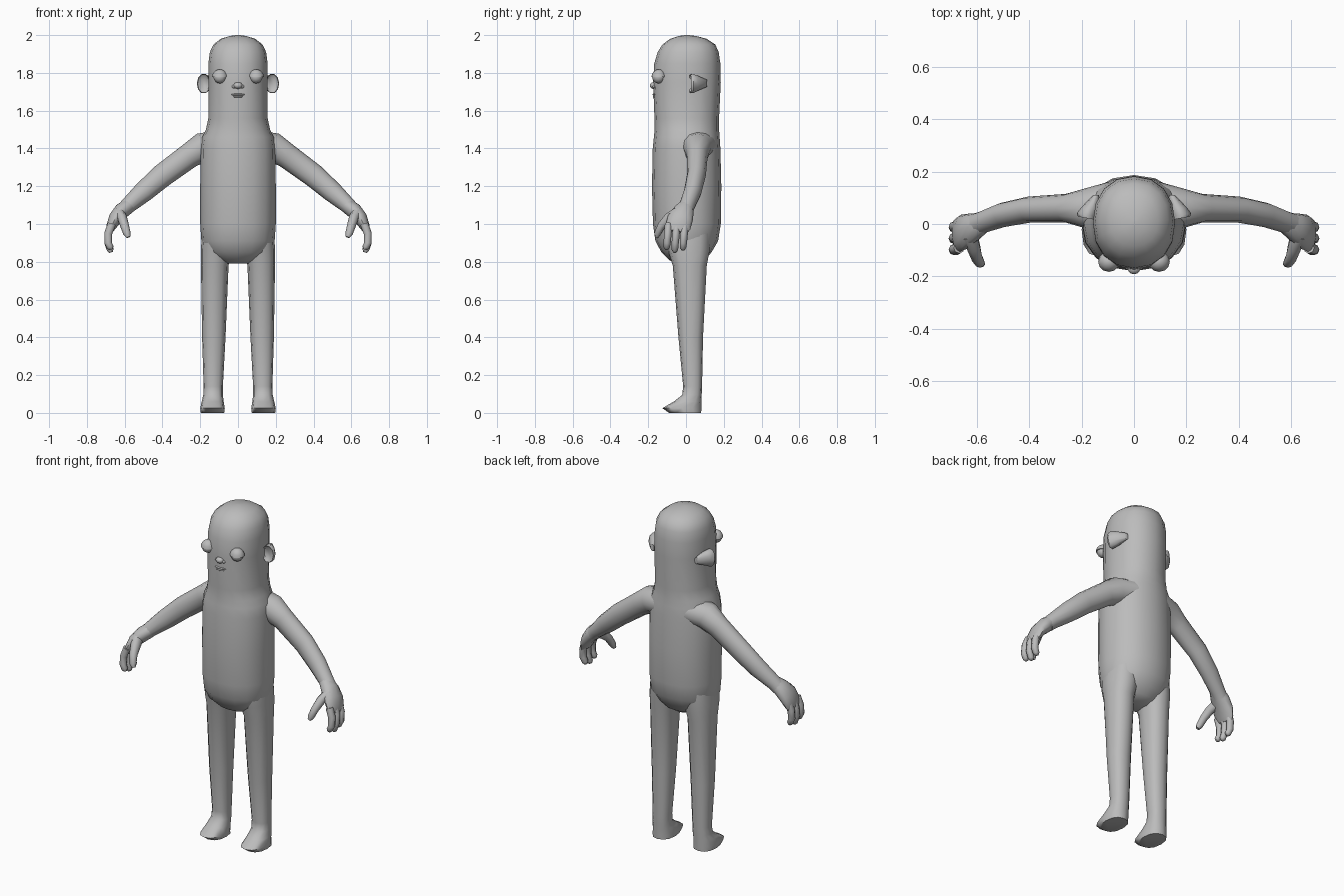
import bpy, bmesh, math
from mathutils import Vector

skin = bpy.data.materials.new("grey_skin")
skin.diffuse_color = (0.5, 0.5, 0.5, 1)


def finish(name, bm, mirror=False, angle=60):
    bmesh.ops.recalc_face_normals(bm, faces=bm.faces)
    me = bpy.data.meshes.new(name)
    bm.to_mesh(me)
    bm.free()
    ob = bpy.data.objects.new(name, me)
    bpy.context.collection.objects.link(ob)
    me.materials.append(skin)
    if mirror:
        m = ob.modifiers.new("mirror", 'MIRROR')
        m.use_mirror_merge = False
    bpy.ops.object.select_all(action='DESELECT')
    bpy.context.view_layer.objects.active = ob
    ob.select_set(True)
    bpy.ops.object.shade_smooth_by_angle(angle=math.radians(angle))
    return ob


def loft(name, rings, mirror=False, n=12, power=1.0, angle=60):
    """Skin rings given as (centre, u radius vector, v radius vector)."""
    bm = bmesh.new()
    loops = []
    for c, u, v in rings:
        loop = []
        for i in range(n):
            a = 2 * math.pi * i / n
            cu, sv = math.cos(a), math.sin(a)
            cu = math.copysign(abs(cu) ** power, cu)
            sv = math.copysign(abs(sv) ** power, sv)
            loop.append(bm.verts.new(c + u * cu + v * sv))
        loops.append(loop)
    for a, b in zip(loops, loops[1:]):
        for i in range(n):
            j = (i + 1) % n
            bm.faces.new((a[i], a[j], b[j], b[i]))
    bm.faces.new(loops[0])
    bm.faces.new(loops[-1])
    return finish(name, bm, mirror, angle)


def column(name, rows, **kw):
    """Level rings: (z, centre x, half width, front y, back y)."""
    loft(name, [(Vector((x, (f + b) / 2, z)), Vector((0, (b - f) / 2, 0)),
                 Vector((w, 0, 0))) for z, x, w, f, b in rows], **kw)


def tube(name, rows, **kw):
    """Rings square to a path: (x, y, z, radius along y, other radius)."""
    pts = [Vector(r[:3]) for r in rows]
    rings = []
    for i, r in enumerate(rows):
        t = (pts[min(i + 1, len(pts) - 1)] - pts[max(i - 1, 0)]).normalized()
        u = (Vector((0, 1, 0)) - t * t.y).normalized()
        rings.append((pts[i], u * r[3], t.cross(u) * r[4]))
    loft(name, rings, mirror=True, **kw)


def ball(name, loc, size, mirror=False, half=False):
    bm = bmesh.new()
    bmesh.ops.create_uvsphere(bm, u_segments=12, v_segments=8, radius=1)
    if half:
        geom = bm.verts[:] + bm.edges[:] + bm.faces[:]
        bmesh.ops.bisect_plane(bm, geom=geom, plane_co=(0, 0, 0),
                               plane_no=(0, 0, -1), clear_outer=True)
        bmesh.ops.holes_fill(bm, edges=[e for e in bm.edges if e.is_boundary])
    for v in bm.verts:
        v.co = Vector(loc) + Vector([a * b for a, b in zip(v.co, size)])
    finish(name, bm, mirror)


# Head and torso in one skin
column("body", [
    (0.79, 0, 0.06, -0.05, 0.07), (0.81, 0, 0.12, -0.09, 0.10),
    (0.85, 0, 0.168, -0.13, 0.135), (0.91, 0, 0.194, -0.162, 0.17),
    (1.0, 0, 0.2, -0.175, 0.184), (1.2, 0, 0.2, -0.18, 0.187),
    (1.4, 0, 0.198, -0.176, 0.182), (1.46, 0, 0.19, -0.17, 0.178),
    (1.50, 0, 0.17, -0.166, 0.175), (1.56, 0, 0.157, -0.167, 0.175),
    (1.75, 0, 0.157, -0.174, 0.184), (1.85, 0, 0.157, -0.168, 0.182),
    (1.91, 0, 0.149, -0.15, 0.173), (1.95, 0, 0.13, -0.125, 0.155),
    (1.98, 0, 0.092, -0.085, 0.11), (1.995, 0, 0.045, -0.04, 0.055),
    (2.0, 0, 0.01, -0.005, 0.015)], n=16, power=0.92)

# Legs running down into wedge feet
column("leg", [
    (0.95, 0.105, 0.085, -0.11, 0.13), (0.86, 0.115, 0.082, -0.095, 0.125),
    (0.78, 0.123, 0.073, -0.07, 0.11), (0.4, 0.128, 0.062, -0.04, 0.09),
    (0.14, 0.131, 0.051, -0.015, 0.085), (0.095, 0.132, 0.052, -0.02, 0.083),
    (0.06, 0.134, 0.058, -0.065, 0.082), (0.025, 0.135, 0.065, -0.125, 0.082),
    (0.0, 0.135, 0.062, -0.09, 0.08)], mirror=True, power=0.85)

# Arms, with a broad root at the shoulder
tube("arm", [
    (0.10, 0.06, 1.42, 0.10, 0.075), (0.19, 0.06, 1.405, 0.075, 0.078),
    (0.26, 0.06, 1.36, 0.055, 0.066), (0.40, 0.055, 1.257, 0.05, 0.062),
    (0.50, 0.035, 1.17, 0.047, 0.055), (0.585, 0.005, 1.095, 0.042, 0.042),
    (0.61, -0.005, 1.07, 0.045, 0.04)])

# Palm and digits
tube("palm", [
    (0.575, 0.005, 1.10, 0.038, 0.038), (0.615, -0.012, 1.07, 0.055, 0.042),
    (0.65, -0.03, 1.03, 0.068, 0.036), (0.672, -0.042, 0.985, 0.066, 0.026),
    (0.68, -0.047, 0.96, 0.055, 0.016)])
for i, (name, tip) in enumerate((("index_finger", 0.865),
                                 ("middle_finger", 0.85),
                                 ("little_finger", 0.862))):
    y = -0.092 + i * 0.043
    tube(name, [
        (0.668, y, 1.0, 0.02, 0.022), (0.687, y - 0.004, 0.95, 0.02, 0.021),
        (0.688, y - 0.008, 0.90, 0.019, 0.02),
        (0.676, y - 0.01, tip + 0.012, 0.017, 0.018),
        (0.672, y - 0.01, tip, 0.009, 0.01)], n=8)
tube("thumb", [
    (0.63, -0.04, 1.06, 0.035, 0.03), (0.612, -0.09, 1.03, 0.03, 0.026),
    (0.60, -0.13, 0.99, 0.022, 0.023), (0.588, -0.15, 0.95, 0.018, 0.02),
    (0.58, -0.155, 0.93, 0.01, 0.011)], n=8)

# Ears: flat cups opening forwards, tapering back into the head
loft("ear", [(Vector((x, y, z)), Vector((rx, s, 0)), Vector((0, 0, rz)))
             for x, y, z, rx, rz, s in (
                 (0.145, 0.11, 1.745, 0.012, 0.02, 0.0),
                 (0.168, 0.062, 1.745, 0.035, 0.042, 0.0),
                 (0.182, 0.035, 1.743, 0.036, 0.053, 0.006),
                 (0.180, 0.022, 1.743, 0.034, 0.05, 0.006),
                 (0.172, 0.035, 1.743, 0.022, 0.034, 0.004))],
     mirror=True, n=10, angle=50)

# Face
ball("eyeball", (0.096, -0.145, 1.778), (0.034, 0.034, 0.034), mirror=True)
ball("eyelid", (0.096, -0.144, 1.778), (0.041, 0.039, 0.041), mirror=True, half=True)
ball("nose", (0, -0.17, 1.733), (0.024, 0.022, 0.018))
ball("nostril", (0.02, -0.163, 1.728), (0.014, 0.014, 0.011), mirror=True)
ball("upper_lip", (0, -0.166, 1.685), (0.036, 0.012, 0.006))
ball("lower_lip", (0, -0.165, 1.674), (0.026, 0.011, 0.006))
